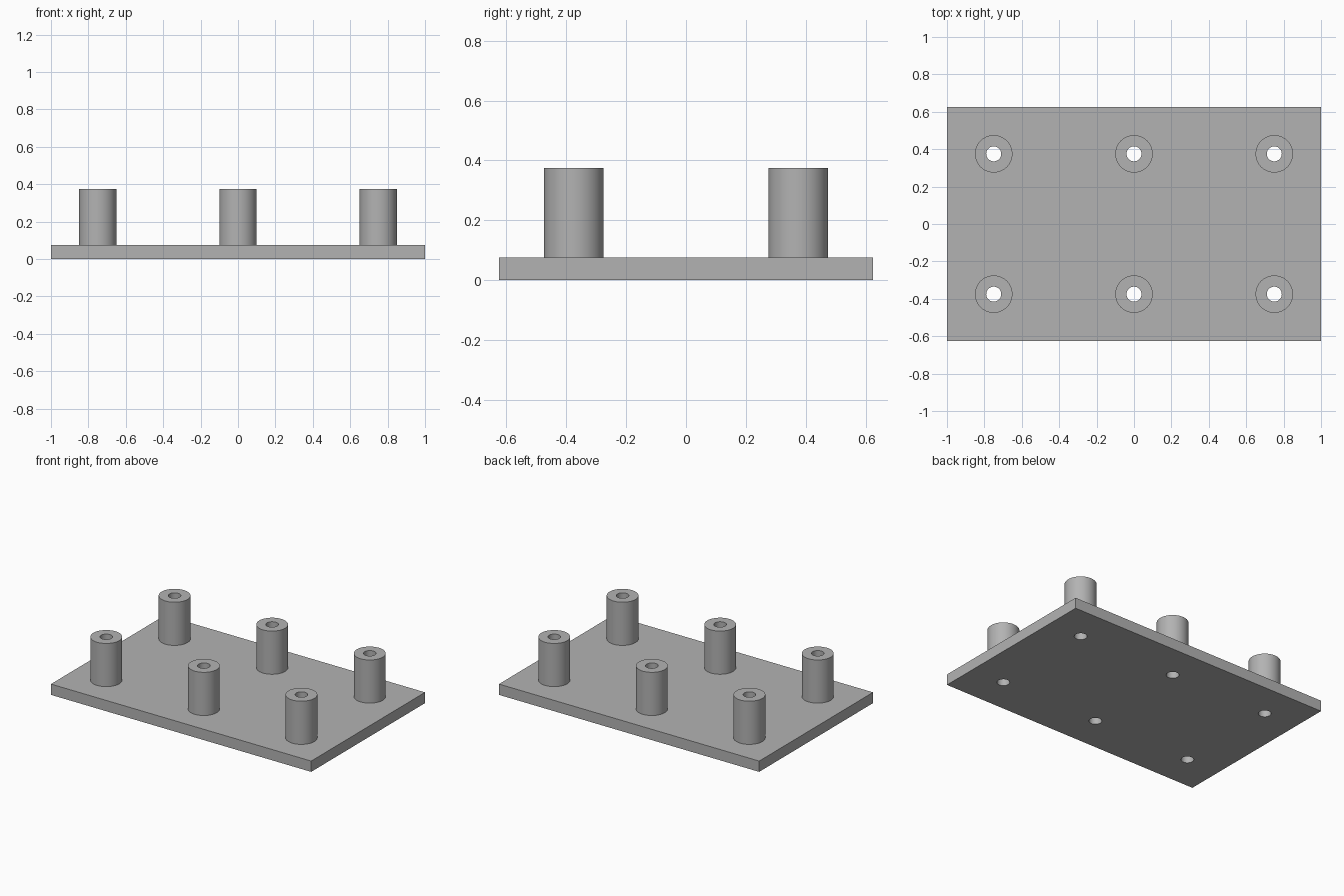
import bpy
import bmesh
from math import cos, sin, tau, radians

cube = bpy.data.objects.get("Cube")
if cube:
    bpy.data.objects.remove(cube, do_unlink=True)

LENGTH, WIDTH, THICK = 2.0, 1.25, 0.075
TOP, OUTER, BORE, SIDES = 0.375, 0.1, 0.04, 64
SPACING_X, ROW_Y = 0.75, 0.375
spots = [(col, row) for row in (-1, 1) for col in (-1, 0, 1)]

grey = bpy.data.materials.new("plain grey")
grey.use_nodes = True
colour = (0.45, 0.45, 0.45, 1)
grey.diffuse_color = colour
grey.node_tree.nodes["Principled BSDF"].inputs["Base Color"].default_value = colour


def smooth(obj):
    bpy.ops.object.select_all(action="DESELECT")
    obj.select_set(True)
    bpy.context.view_layer.objects.active = obj
    bpy.ops.object.shade_smooth_by_angle(angle=radians(30))


def lathe(name, profile, location, closed_ends=False):
    """Turn (radius, height) points around z; optionally cap both ends."""
    bm = bmesh.new()
    rings = [[bm.verts.new((r * cos(tau * i / SIDES), r * sin(tau * i / SIDES), z))
              for i in range(SIDES)] for r, z in profile]
    for low, high in zip(rings, rings[1:]):
        for i in range(SIDES):
            j = (i + 1) % SIDES
            bm.faces.new((low[i], low[j], high[j], high[i]))
    if closed_ends:
        bm.faces.new(rings[0][::-1])
        bm.faces.new(rings[-1])
    mesh = bpy.data.meshes.new(name)
    bm.to_mesh(mesh)
    bm.free()
    mesh.materials.append(grey)
    obj = bpy.data.objects.new(name, mesh)
    obj.location = location
    bpy.context.collection.objects.link(obj)
    return obj


# Base plate
bpy.ops.mesh.primitive_cube_add(size=1, location=(0, 0, THICK / 2))
plate = bpy.context.object
plate.name = "base_plate"
plate.scale = (LENGTH, WIDTH, THICK)
bpy.ops.object.transform_apply(location=True, rotation=False, scale=True)
plate.data.materials.append(grey)

# Screw holes cut through the plate
for col, row in spots:
    cutter = lathe("hole_cutter", [(BORE, -0.1), (BORE, 0.2)],
                   (col * SPACING_X, row * ROW_Y, 0), closed_ends=True)
    cutter.hide_render = True
    cut = plate.modifiers.new("hole", "BOOLEAN")
    cut.operation = "DIFFERENCE"
    cut.solver = "EXACT"
    cut.object = cutter
    bpy.context.view_layer.objects.active = plate
    bpy.ops.object.modifier_apply(modifier=cut.name)
    bpy.data.objects.remove(cutter, do_unlink=True)
smooth(plate)

# Hollow standoffs: outer wall, top rim and bore
columns = {-1: "right", 0: "middle", 1: "left"}
rows = {-1: "front", 1: "back"}
for col, row in spots:
    post = lathe(f"standoff_{rows[row]}_{columns[col]}",
                 [(OUTER, THICK), (OUTER, TOP), (BORE, TOP), (BORE, THICK)],
                 (col * SPACING_X, row * ROW_Y, 0))
    smooth(post)
